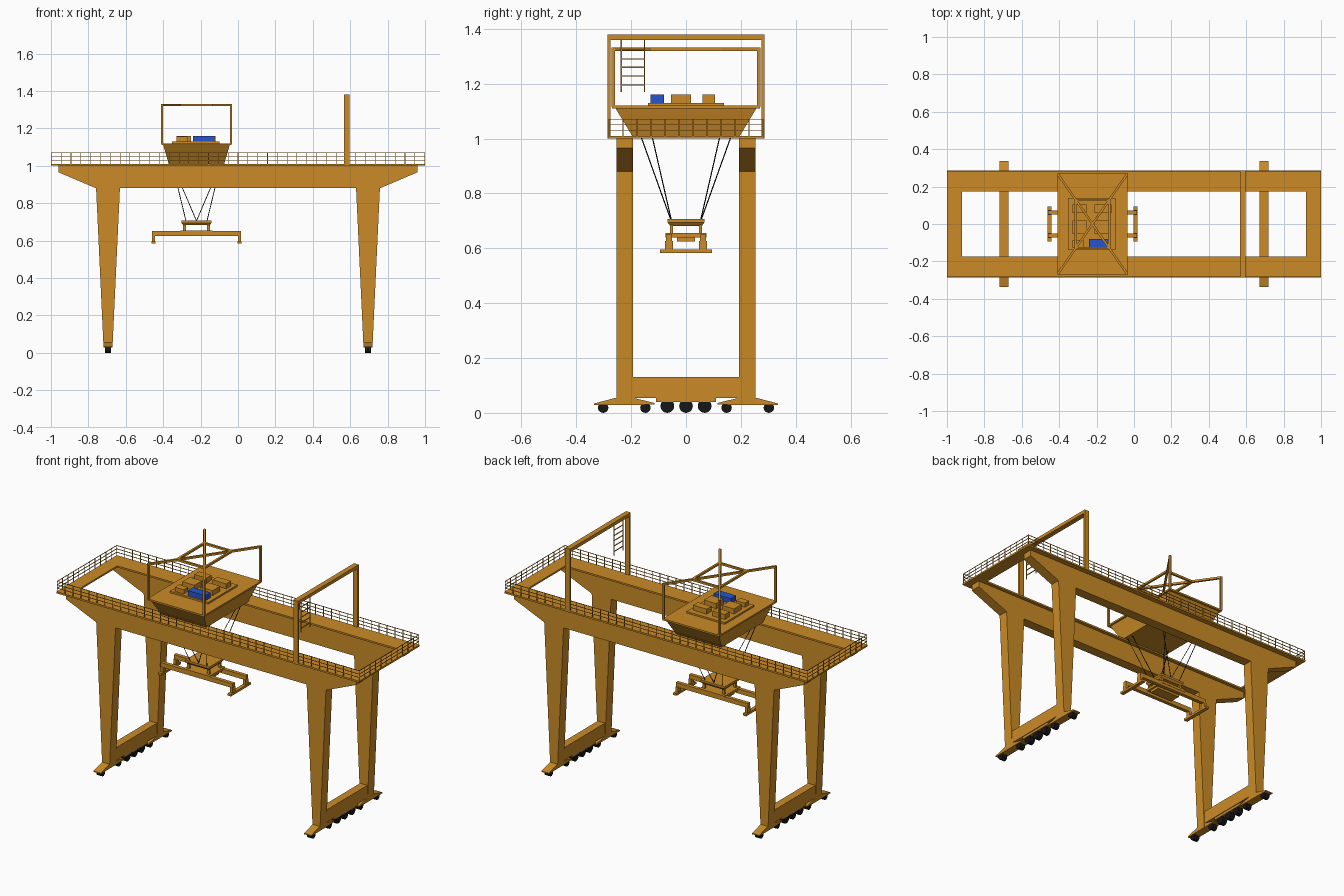
import bpy, bmesh
from math import pi
from mathutils import Vector, Matrix

if "Cube" in bpy.data.objects:
    bpy.data.objects.remove(bpy.data.objects["Cube"])


def material(name, rgb):
    m = bpy.data.materials.new(name)
    m.diffuse_color = (*rgb, 1)
    m.use_nodes = True
    m.node_tree.nodes["Principled BSDF"].inputs["Base Color"].default_value = m.diffuse_color
    return m


ORANGE = material("orange_paint", (0.6, 0.26, 0.02))
BLACK = material("black_rubber", (0.008, 0.008, 0.009))
BLUE = material("blue_paint", (0.02, 0.09, 0.62))
S = (-1, 1)


def finish(name, bm, mat=ORANGE):
    bmesh.ops.recalc_face_normals(bm, faces=bm.faces)
    me = bpy.data.meshes.new(name)
    bm.to_mesh(me)
    bm.free()
    me.materials.append(mat)
    ob = bpy.data.objects.new(name, me)
    bpy.context.collection.objects.link(ob)
    return ob


def add_loft(bm, loop_a, loop_b):
    """Closed solid between two matching loops."""
    a = [bm.verts.new(p) for p in loop_a]
    b = [bm.verts.new(p) for p in loop_b]
    bm.faces.new(a)
    bm.faces.new(b)
    for i in range(len(a)):
        j = (i + 1) % len(a)
        bm.faces.new((a[i], a[j], b[j], b[i]))


def rect(x0, x1, y0, y1, z):
    return [(x0, y0, z), (x1, y0, z), (x1, y1, z), (x0, y1, z)]


def add_box(bm, x0, x1, y0, y1, z0, z1):
    add_loft(bm, rect(x0, x1, y0, y1, z0), rect(x0, x1, y0, y1, z1))


def boxes(name, items, mat=ORANGE):
    bm = bmesh.new()
    for b in items:
        add_box(bm, *b)
    return finish(name, bm, mat)


def bars(name, segments, w, mat=ORANGE, sides=4):
    """Thin straight bars between pairs of points."""
    bm = bmesh.new()
    for p, q in segments:
        p, q = Vector(p), Vector(q)
        d = q - p
        mtx = (Matrix.Translation((p + q) / 2) @ d.to_track_quat('Z', 'Y').to_matrix().to_4x4()
               @ Matrix.Rotation(pi / 4, 4, 'Z'))
        bmesh.ops.create_cone(bm, cap_ends=True, segments=sides, radius1=w * 0.707,
                              radius2=w * 0.707, depth=d.length, matrix=mtx)
    return finish(name, bm, mat)


# Main girders with raked ends
profile = [(-0.96, 1.0), (-0.96, 0.965), (-0.76, 0.88), (0.76, 0.88), (0.96, 0.965), (0.96, 1.0)]
for s, side in zip(S, ("front", "back")):
    bm = bmesh.new()
    add_loft(bm, [(x, s * 0.194, z) for x, z in profile], [(x, s * 0.254, z) for x, z in profile])
    finish(side + "_girder", bm)

# Walkway deck, a ring around the trolley opening
boxes("walkway_deck", [(-1, 1, -0.285, -0.175, 1.0, 1.01), (-1, 1, 0.175, 0.285, 1.0, 1.01),
                       (-1, -0.92, -0.175, 0.175, 1.0, 1.01), (0.92, 1, -0.175, 0.175, 1.0, 1.01)])

# Railings around the deck edge
segs = []
X, Y, NX, NY = 0.998, 0.281, 38, 11
for z in (1.03, 1.05, 1.07):
    for s in S:
        segs += [((-X, s * Y, z), (X, s * Y, z)), ((s * X, -Y, z), (s * X, Y, z))]
for s in S:
    for i in range(NX + 1):
        x = -X + 2 * X * i / NX
        segs.append(((x, s * Y, 1.01), (x, s * Y, 1.072)))
    for i in range(1, NY):
        y = -Y + 2 * Y * i / NY
        segs.append(((s * X, y, 1.01), (s * X, y, 1.072)))
bars("railing", segs, 0.003)

# Tapered legs, sill beams, bogies and wheels on both sides
for sx, side in zip(S, ("left", "right")):
    cx = sx * 0.695
    bm = bmesh.new()
    for sy in S:
        y0, y1 = sorted((sy * 0.194, sy * 0.254))
        add_loft(bm, rect(cx - 0.024, cx + 0.024, y0, y1, 0.03),
                 rect(cx - 0.064, cx + 0.064, y0, y1, 0.885))
    finish(side + "_legs", bm)
    boxes(side + "_sill_beam", [(cx - 0.024, cx + 0.024, -0.195, 0.195, 0.055, 0.13),
                                (cx - 0.02, cx + 0.02, -0.11, 0.11, 0.04, 0.056)])
    bm = bmesh.new()
    for sy in S:
        prof = [(0.336, 0.028), (0.336, 0.034), (0.256, 0.055), (0.192, 0.055),
                (0.115, 0.036), (0.115, 0.03)]
        add_loft(bm, [(cx - 0.024, sy * y, z) for y, z in prof],
                 [(cx + 0.024, sy * y, z) for y, z in prof])
    finish(side + "_bogies", bm)
    bm = bmesh.new()
    for y, r in ((-0.302, 0.019), (-0.148, 0.019), (-0.068, 0.025), (0, 0.025),
                 (0.068, 0.025), (0.148, 0.019), (0.302, 0.019)):
        bmesh.ops.create_cone(bm, cap_ends=True, segments=20, radius1=r, radius2=r, depth=0.032,
                              matrix=Matrix.Translation((cx, y, r)) @ Matrix.Rotation(pi / 2, 4, 'Y'))
    wheels = finish(side + "_wheels", bm, BLACK)
    bpy.context.view_layer.objects.active = wheels
    wheels.select_set(True)
    bpy.ops.object.shade_smooth_by_angle()
    wheels.select_set(False)

# Service portal above the deck with hanging ladder
boxes("service_portal", [(0.566, 0.597, -0.287, -0.275, 1.0, 1.38),
                         (0.566, 0.597, 0.275, 0.287, 1.0, 1.38),
                         (0.566, 0.597, -0.275, 0.275, 1.36, 1.38)])
ladder = [((0.581, y, 1.17), (0.581, y, 1.362)) for y in (-0.236, -0.152)]
ladder += [((0.581, -0.236, z), (0.581, -0.152, z)) for z in (1.195, 1.228, 1.26, 1.29, 1.322)]
bars("portal_ladder", ladder, 0.004)

# Trolley hull: inverted frustum with a rim plate
TX = -0.222
bm = bmesh.new()
add_loft(bm, rect(TX - 0.148, TX + 0.148, -0.195, 0.195, 1.008),
         rect(TX - 0.178, TX + 0.178, -0.258, 0.258, 1.112))
finish("trolley_hull", bm)
boxes("trolley_deck", [(TX - 0.188, TX + 0.188, -0.27, 0.27, 1.11, 1.12)])

# Machinery on the trolley
boxes("machinery_base", [(-0.353, -0.1, -0.138, 0.138, 1.12, 1.13)])
boxes("machinery_units", [(-0.33, -0.25, 0.06, 0.105, 1.13, 1.16), (-0.21, -0.12, 0.06, 0.105, 1.13, 1.16),
                          (-0.33, -0.25, -0.054, 0.018, 1.13, 1.16), (-0.21, -0.13, -0.054, 0.018, 1.13, 1.16),
                          (-0.33, -0.27, -0.125, -0.085, 1.13, 1.155)])
boxes("winch_motor", [(-0.24, -0.125, -0.13, -0.08, 1.13, 1.16)], BLUE)

# Trolley overhead frame: corner posts, diagonals and inner rectangle
fr = []
ring = [(TX + a * 0.09, b * 0.128, 1.325) for a, b in ((-1, -1), (1, -1), (1, 1), (-1, 1))]
top = [(TX + a * 0.184, b * 0.265, 1.325) for a, b in ((-1, -1), (1, -1), (1, 1), (-1, 1))]
for i in range(4):
    fr += [((*top[i][:2], 1.115), (*top[i][:2], 1.331)), (ring[i], ring[(i + 1) % 4])]
fr += [(top[0], top[2]), (top[1], top[3])]
bars("trolley_overhead_frame", fr, 0.012)

# Hoist ropes
ropes = []
for a in S:
    for b in S:
        ropes += [((TX + a * 0.13, b * 0.165, 1.01), (TX + a * 0.055, b * 0.054, 0.7)),
                  ((TX + a * 0.13, b * 0.124, 1.01), (TX, b * 0.054, 0.705))]
bars("hoist_ropes", ropes, 0.003, BLACK)

# Headblock hanging on the ropes
bm = bmesh.new()
add_loft(bm, rect(TX - 0.07, TX + 0.07, -0.058, 0.058, 0.682),
         rect(TX - 0.08, TX + 0.08, -0.067, 0.067, 0.694))
add_box(bm, TX - 0.08, TX + 0.08, -0.067, 0.067, 0.694, 0.706)
for a in S:
    for b in S:
        x, y = TX + a * 0.065, b * 0.053
        add_box(bm, x - 0.008, x + 0.008, y - 0.005, y + 0.005, 0.65, 0.684)
finish("headblock", bm)

# Spreader: centre body, telescopic beams and end frames
parts = [(TX - 0.085, TX + 0.085, -0.075, 0.075, 0.64, 0.655),
         (TX - 0.075, TX + 0.075, -0.032, 0.032, 0.625, 0.641)]
for b in S:
    parts.append((TX - 0.238, TX + 0.238, b * 0.062 - 0.011, b * 0.062 + 0.011, 0.624, 0.65))
    for a in S:
        x = TX + a * 0.23
        parts.append((x - 0.009, x + 0.009, b * 0.062 - 0.014, b * 0.062 + 0.014, 0.594, 0.626))
for a in S:
    x = TX + a * 0.23
    parts.append((x - 0.011, x + 0.011, -0.094, 0.094, 0.583, 0.596))
boxes("spreader", parts)
